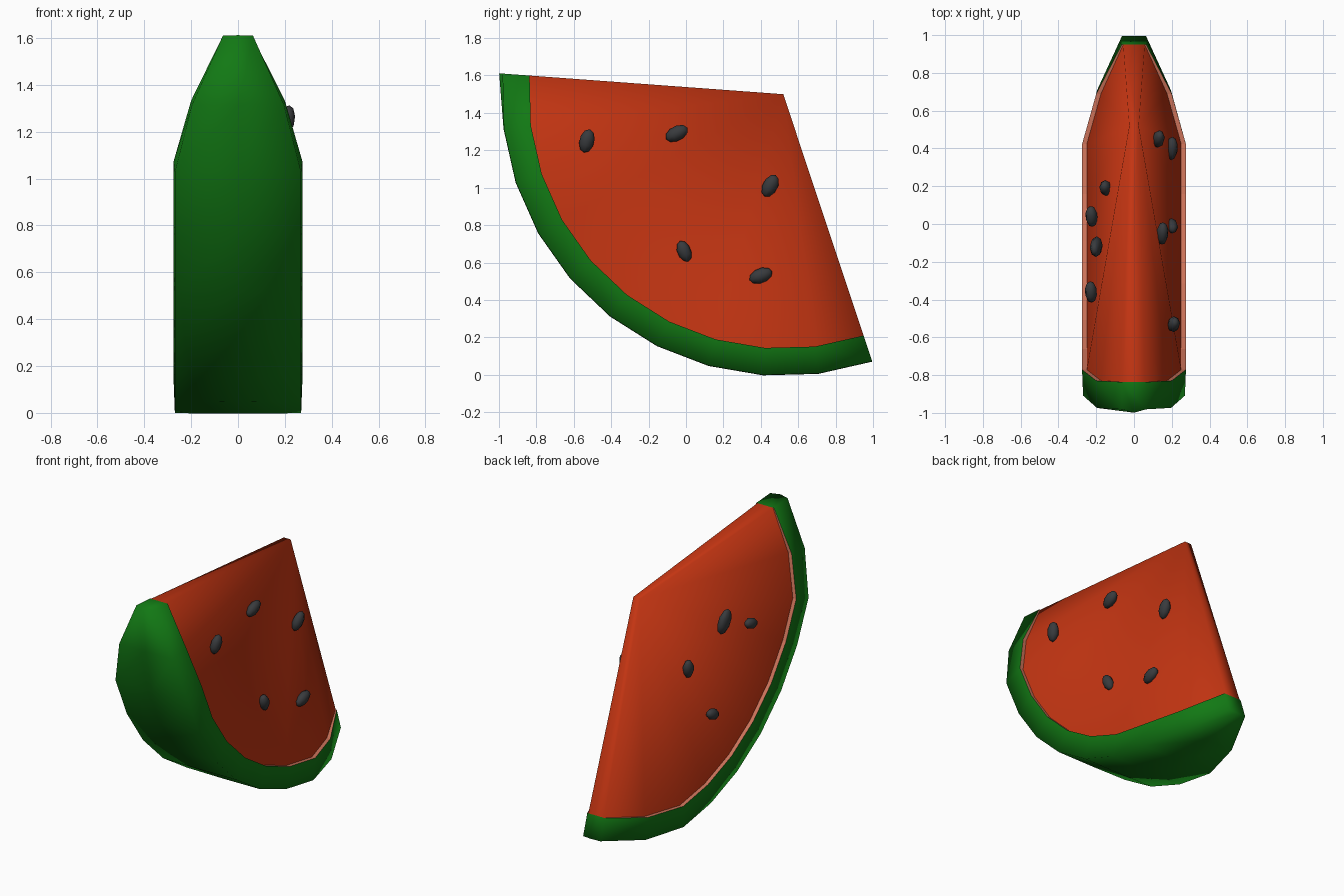
import bpy, bmesh, math
from mathutils import Matrix

cube = bpy.data.objects.get("Cube")
if cube:
    bpy.data.objects.remove(cube)


def material(name, rgb):
    m = bpy.data.materials.new(name)
    m.use_nodes = True
    m.diffuse_color = (*rgb, 1)
    bsdf = m.node_tree.nodes["Principled BSDF"]
    bsdf.inputs["Base Color"].default_value = (*rgb, 1)
    bsdf.inputs["Roughness"].default_value = 0.8
    return m


red = material("flesh red", (0.55, 0.035, 0.006))
green = material("rind green", (0.006, 0.19, 0.007))
pale = material("pale pink", (0.6, 0.17, 0.1))
black = material("seed black", (0.04, 0.043, 0.047))


def finish(bm, name, mat, smooth=True):
    bmesh.ops.recalc_face_normals(bm, faces=bm.faces[:])
    for f in bm.faces:
        f.smooth = smooth
    mesh = bpy.data.meshes.new(name)
    bm.to_mesh(mesh)
    bm.free()
    mesh.materials.append(mat)
    ob = bpy.data.objects.new(name, mesh)
    bpy.context.collection.objects.link(ob)
    return ob


# Wedge layout: arcs swept round the apex, narrowing at both tips
APEX_Y, APEX_Z = 0.52, 1.5
INNER, OUTER = 1.36, 1.505
STEPS = 10
START, SWEEP = math.radians(175.8), math.radians(112.6)


def half_width(i):
    return (0.065, 0.2, 0.275)[min(i, STEPS - i, 2)]


def flesh_width(i):
    return half_width(i) - (0.008 if i in (0, STEPS) else 0.025)


def on_arc(x, radius, i):
    a = START + SWEEP * i / STEPS
    return (x, APEX_Y + radius * math.cos(a), APEX_Z + radius * math.sin(a))


# Flesh: a fan on each side, joined by the two narrow cut faces
bm = bmesh.new()
fans = []
for side in (1, -1):
    tip = bm.verts.new((side * 0.025, APEX_Y, APEX_Z))
    rim = [bm.verts.new(on_arc(side * flesh_width(i), INNER, i)) for i in range(STEPS + 1)]
    for a, b in zip(rim, rim[1:]):
        bm.faces.new((tip, a, b))
    fans.append((tip, rim))
(tip_l, rim_l), (tip_r, rim_r) = fans
for end in (0, -1):
    bm.faces.new((tip_l, rim_l[end], rim_r[end], tip_r))
finish(bm, "flesh", red)

# Rind: an open channel swept along the arc, capped at the tips
bm = bmesh.new()
sections = []
for i in range(STEPS + 1):
    w = half_width(i)
    crown = 1.523 if i == 0 else OUTER + 0.002
    profile = [(w, INNER), (w * 0.98, OUTER), (0, crown), (-w * 0.98, OUTER), (-w, INNER)]
    sections.append([bm.verts.new(on_arc(x, r, i)) for x, r in profile])
for s, t in zip(sections, sections[1:]):
    for k in range(len(s) - 1):
        bm.faces.new((s[k], s[k + 1], t[k + 1], t[k]))
bm.faces.new(sections[0])
bm.faces.new(sections[-1])
finish(bm, "rind", green)

# Pale ledge between flesh and rind
for side, label in ((1, "left"), (-1, "right")):
    bm = bmesh.new()
    pairs = [[bm.verts.new(on_arc(side * w, INNER, i)) for w in (flesh_width(i), half_width(i))]
             for i in range(STEPS + 1)]
    for (a, b), (c, d) in zip(pairs, pairs[1:]):
        bm.faces.new((a, b, d, c))
    finish(bm, "pale_ledge_" + label, pale, smooth=False)

# Seeds: position, tilt from upright in degrees, length
SEEDS = [
    (0.21, -0.53, 1.25, -14, 0.13), (0.15, -0.05, 1.29, -62, 0.13),
    (0.13, 0.45, 1.01, -28, 0.13), (0.2, -0.01, 0.66, 22, 0.12),
    (0.2, 0.4, 0.53, -68, 0.13),
    (-0.15, 0.19, 0.94, -15, 0.13), (-0.225, 0.04, 0.6, -65, 0.12),
    (-0.2, -0.12, 1.15, 15, 0.17), (-0.228, -0.36, 1.055, -70, 0.12),
]
for n, (x, y, z, tilt, length) in enumerate(SEEDS):
    bm = bmesh.new()
    bmesh.ops.create_uvsphere(bm, u_segments=8, v_segments=5, radius=0.5)
    lean = math.copysign(0.15, x)
    place = (Matrix.Translation((x, y, z)) @ Matrix.Rotation(lean, 4, "Y")
             @ Matrix.Rotation(math.radians(tilt), 4, "X")
             @ Matrix.Diagonal((0.065, length * 0.62, length, 1)))
    bm.transform(place)
    finish(bm, f"seed_{n + 1}", black)
